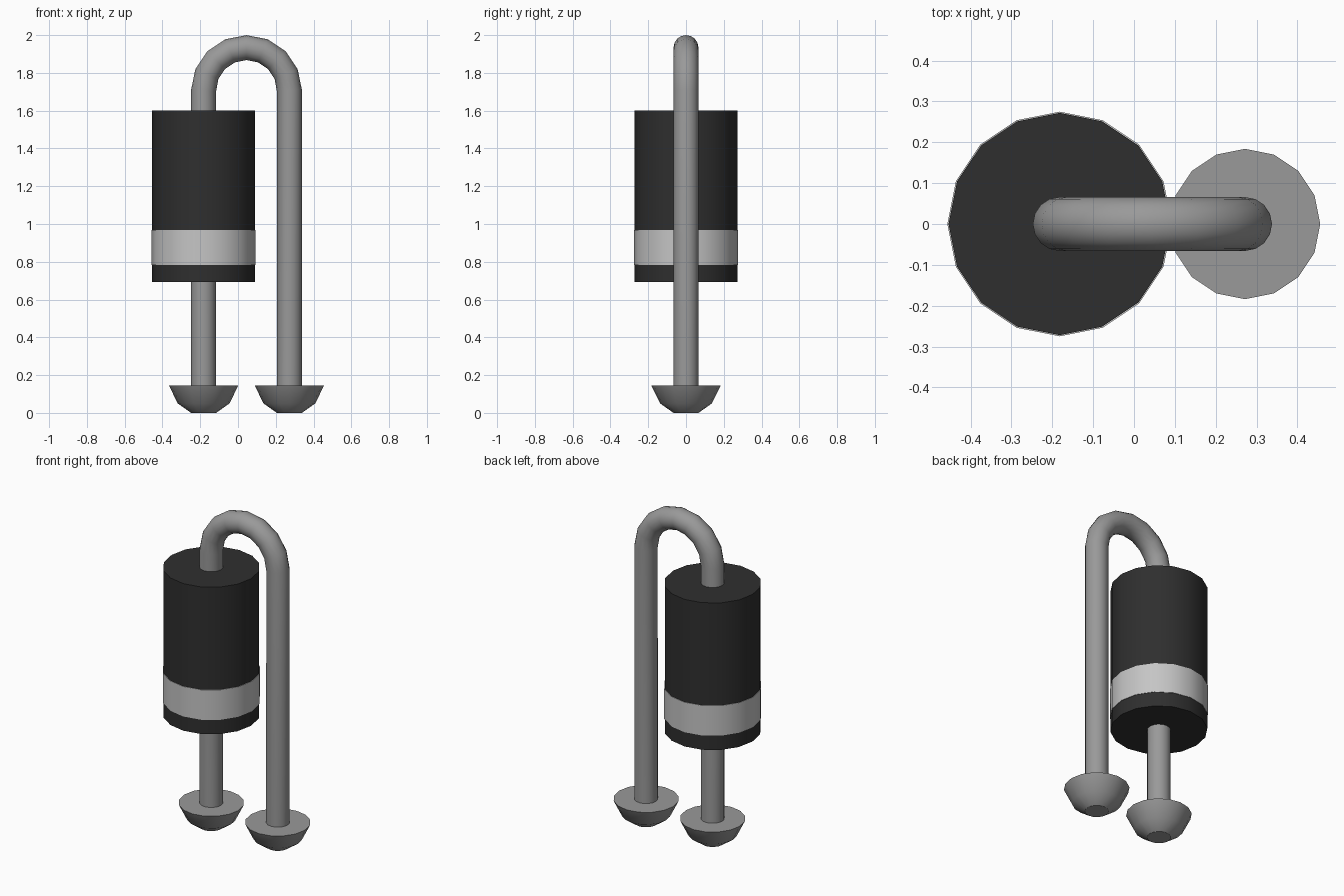
import bpy
import bmesh
import math

if "Cube" in bpy.data.objects:
    bpy.data.objects.remove(bpy.data.objects["Cube"], do_unlink=True)

SIDES = 16
LEFT_X, RIGHT_X = -0.182, 0.272   # the two lead axes
LEAD_R = 0.066


def material(name, value):
    mat = bpy.data.materials.new(name)
    mat.use_nodes = True
    colour = (value, value, value, 1)
    mat.diffuse_color = colour
    mat.node_tree.nodes["Principled BSDF"].inputs["Base Color"].default_value = colour
    return mat


black = material("black plastic", 0.028)
silver = material("silver band", 0.56)
grey = material("grey metal", 0.32)


def finish(obj, mat):
    obj.data.materials.append(mat)
    bpy.ops.object.select_all(action='DESELECT')
    obj.select_set(True)
    bpy.context.view_layer.objects.active = obj
    bpy.ops.object.shade_smooth_by_angle(angle=math.radians(30))


def lathe(name, profile, x, mat, closed=False):
    """Turn (radius, z) points, listed bottom to top, around a vertical axis."""
    bm = bmesh.new()
    rings = []
    for r, z in profile:
        angles = [2 * math.pi * i / SIDES for i in range(SIDES)]
        rings.append([bm.verts.new((r * math.cos(a), r * math.sin(a), z)) for a in angles])
    pairs = list(zip(rings, rings[1:]))
    if closed:
        pairs.append((rings[-1], rings[0]))
    else:
        bm.faces.new(rings[0][::-1])
        bm.faces.new(rings[-1])
    for low, high in pairs:
        for i in range(SIDES):
            j = (i + 1) % SIDES
            bm.faces.new((low[i], low[j], high[j], high[i]))
    bmesh.ops.recalc_face_normals(bm, faces=bm.faces)
    mesh = bpy.data.meshes.new(name)
    bm.to_mesh(mesh)
    bm.free()
    obj = bpy.data.objects.new(name, mesh)
    obj.location.x = x
    bpy.context.collection.objects.link(obj)
    finish(obj, mat)


# Cylindrical body and the raised ring around it
lathe("body", [(0.272, 0.693), (0.272, 1.60)], LEFT_X, black)
lathe("band", [(0.275, 0.782), (0.275, 0.967), (0.268, 0.967), (0.268, 0.782)],
      LEFT_X, silver, closed=True)

# Flared feet under both ends of the lead
for name, x in (("right_foot", LEFT_X), ("left_foot", RIGHT_X)):
    lathe(name, [(0.066, 0.0), (0.137, 0.05), (0.184, 0.146)], x, grey)

# Bent lead: up through the body, over a half circle, down the other side
mid_x = (LEFT_X + RIGHT_X) / 2
arch_r = (RIGHT_X - LEFT_X) / 2
arch_z = 2.0 - LEAD_R - arch_r
path = [(LEFT_X, 0.01)]
for i in range(9):
    a = math.pi * (1 - i / 8)
    path.append((mid_x + arch_r * math.cos(a), arch_z + arch_r * math.sin(a)))
path.append((RIGHT_X, 0.01))

curve = bpy.data.curves.new("lead", 'CURVE')
curve.dimensions = '3D'
curve.bevel_depth = LEAD_R
curve.bevel_resolution = 6
curve.use_fill_caps = True
spline = curve.splines.new('POLY')
spline.points.add(len(path) - 1)
for point, (x, z) in zip(spline.points, path):
    point.co = (x, 0, z, 1)
lead = bpy.data.objects.new("lead", curve)
bpy.context.collection.objects.link(lead)
bpy.ops.object.select_all(action='DESELECT')
lead.select_set(True)
bpy.context.view_layer.objects.active = lead
bpy.ops.object.convert(target='MESH')
finish(bpy.context.view_layer.objects.active, grey)
